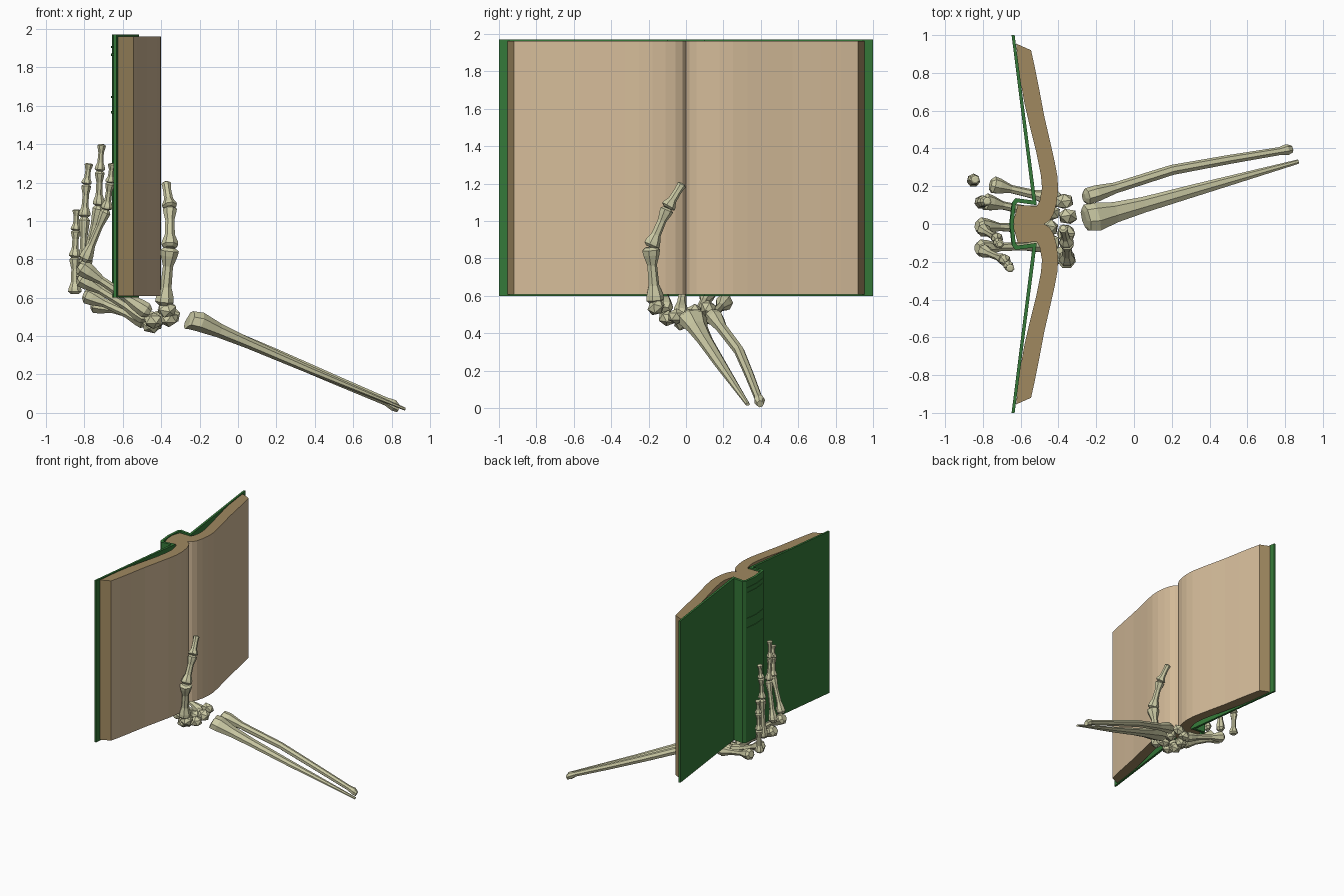
import bpy, bmesh
from mathutils import Vector, Matrix
from math import cos, sin, pi

cube = bpy.data.objects.get("Cube")
if cube:
    bpy.data.objects.remove(cube, do_unlink=True)


def material(name, rgb):
    m = bpy.data.materials.new(name)
    m.use_nodes = True
    m.diffuse_color = (*rgb, 1)
    m.node_tree.nodes["Principled BSDF"].inputs["Base Color"].default_value = (*rgb, 1)
    return m


BONE = material("bone", (0.61, 0.60, 0.38))
GREEN = material("green cloth", (0.035, 0.19, 0.04))
PAPER = material("paper", (0.66, 0.50, 0.32))
EDGE = material("page edge", (0.35, 0.25, 0.117))


def finish(bm, name, *mats):
    bmesh.ops.recalc_face_normals(bm, faces=bm.faces)
    mesh = bpy.data.meshes.new(name)
    bm.to_mesh(mesh)
    bm.free()
    for m in mats:
        mesh.materials.append(m)
    ob = bpy.data.objects.new(name, mesh)
    bpy.context.collection.objects.link(ob)
    return ob


def mirrored(points):
    """Close a half profile by reflecting it across y = 0."""
    return points + [(x, -y) for x, y in reversed(points) if abs(y) > 1e-6]


def extrude(name, outline, z0, z1, *mats):
    bm = bmesh.new()
    face = bm.faces.new([bm.verts.new((x, y, z0)) for x, y in outline])
    top = bmesh.ops.extrude_face_region(bm, geom=[face])["geom"]
    bmesh.ops.translate(bm, vec=(0, 0, z1 - z0),
                        verts=[v for v in top if isinstance(v, bmesh.types.BMVert)])
    return finish(bm, name, *mats)


def tube(name, stations, sides=7, wide=1.0):
    """Faceted bone through (point, radius) stations, stretched along y by wide."""
    bm = bmesh.new()
    pts = [Vector(p) for p, r in stations]
    axis = (pts[-1] - pts[0]).normalized()
    u = Vector((0, 1, 0))
    u = (u - axis * u.dot(axis)).normalized()
    v = axis.cross(u)
    rings = []
    for p, (_, r) in zip(pts, stations):
        rings.append([bm.verts.new(p + r * (wide * cos(a) * u + sin(a) * v))
                      for a in (2 * pi * i / sides for i in range(sides))])
    for a, b in zip(rings, rings[1:]):
        for i in range(sides):
            j = (i + 1) % sides
            bm.faces.new((a[i], a[j], b[j], b[i]))
    bm.faces.new(rings[0])
    bm.faces.new(rings[-1])
    return finish(bm, name, BONE)


def bone(name, a, b, base, shaft, head):
    """Bone with a flared, rounded knob at both ends."""
    a, b = Vector(a), Vector(b)
    shape = [(0, base * .6), (.06, base), (.14, base * .95), (.32, shaft),
             (.68, shaft * .9), (.86, head * .9), (.95, head), (1, head * .6)]
    return tube(name, [(a.lerp(b, t), r) for t, r in shape])


# Book cover: two boards, hinges and a bowed spine in one profile
outer = [(-.632, 1), (-.648, 1), (-.538, .125), (-.628, .137), (-.645, .115), (-.657, 0)]
inner = [(-.637, 0), (-.627, .1), (-.616, .114), (-.515, .1)]
lower = [(x, -y) for x, y in reversed(outer[:-1])]
cover = outer + lower + [(x, -y) for x, y in reversed(inner)] + inner[1:]
extrude("book_cover", cover, .6, 1.97, GREEN)

# Thin raised bands across the spine
for i, z in enumerate((1.56, 1.64, 1.86, 1.9)):
    band = [(-.648, .112), (-.661, 0), (-.648, -.112), (-.643, -.112), (-.655, 0), (-.643, .112)]
    extrude(f"spine_band_{i + 1}", band, z, z + .012, GREEN)

# Page block: curved open leaves meeting in the gutter
front = [(-.475, 0), (-.445, .02), (-.425, .055), (-.41, .11), (-.402, .18), (-.405, .25),
         (-.42, .33), (-.445, .44), (-.475, .57), (-.503, .72), (-.525, .83), (-.545, .92)]
back = [(-.624, .955), (-.607, .79), (-.58, .64), (-.55, .51), (-.515, .37), (-.493, .26),
        (-.487, .19), (-.5, .12), (-.515, .095), (-.615, .1), (-.635, .03)]
block = mirrored(front + back)
pages = extrude("page_block", block, .608, 1.962, EDGE, PAPER)
for f in pages.data.polygons:
    cx, cy, cz = f.center
    if abs(f.normal.z) < .5 and f.normal.x > 0 and abs(cy) < .9 and cx > -.54:
        f.material_index = 1

# Forearm bones
tube("forearm_bone_thick", [((-.265, .03, .47), .035), ((-.25, .03, .485), .05),
                            ((-.2, .035, .475), .053), ((-.1, .06, .43), .038),
                            ((.05, .1, .365), .029), ((.35, .185, .235), .022),
                            ((.87, .33, .02), .008)], wide=1.5)
tube("forearm_bone_thin", [((-.265, .14, .48), .025), ((-.25, .145, .49), .045),
                           ((-.2, .16, .475), .045), ((-.1, .19, .43), .03),
                           ((.2, .285, .305), .028), ((.5, .34, .175), .025),
                           ((.77, .385, .06), .022), ((.81, .393, .04), .03),
                           ((.835, .397, .022), .02)])

# Wrist pebbles
wrist = [(-.36, -.05, .49), (-.35, .04, .51), (-.37, .12, .53), (-.44, -.1, .48),
         (-.45, -.02, .46), (-.44, .06, .47), (-.42, .13, .49), (-.37, -.16, .54)]
for i, p in enumerate(wrist):
    bm = bmesh.new()
    bmesh.ops.create_icosphere(bm, subdivisions=1, radius=.054,
                               matrix=Matrix.Translation(p) @ Matrix.Rotation(i, 4, "X")
                               @ Matrix.Diagonal((1, .95, .8, 1)))
    finish(bm, f"wrist_bone_{i + 1}", BONE)

# Fingers: palm bone ends, then the joints up to the tip
fingers = {
    "index": [(-.46, -.11, .52), (-.83, -.13, .77),
              (-.80, -.14, .79), (-.685, -.19, 1.06), (-.665, -.22, 1.2), (-.655, -.235, 1.3)],
    "middle": [(-.47, -.03, .49), (-.83, -.01, .71),
               (-.80, -.03, .76), (-.725, -.075, 1.08), (-.72, -.1, 1.26), (-.71, -.107, 1.4)],
    "ring": [(-.47, .05, .47), (-.8, .12, .62),
             (-.81, .115, .69), (-.8, .12, 1.02), (-.79, .12, 1.19), (-.776, .12, 1.3)],
    "little": [(-.42, .13, .48), (-.76, .21, .57),
               (-.85, .23, .62), (-.85, .235, .81), (-.845, .235, .95), (-.84, .235, 1.06)],
}
for name, pts in fingers.items():
    bone(f"{name}_palm_bone", pts[0], pts[1], .042, .025, .047)
    for k in range(3):
        size = .036 - .004 * k
        bone(f"{name}_finger_bone_{k + 1}", pts[k + 2], pts[k + 3],
             size, size * .58, size * .82)

# Thumb resting against the open pages
thumb = [(-.385, -.165, .56), (-.355, -.19, .86), (-.355, -.1, 1.07), (-.375, -.02, 1.2)]
for k, (a, b) in enumerate(zip(thumb, thumb[1:])):
    size = .05 - .005 * k
    bone(f"thumb_bone_{k + 1}", a, b, size, size * .6, size * (1, .85, .65)[k])
